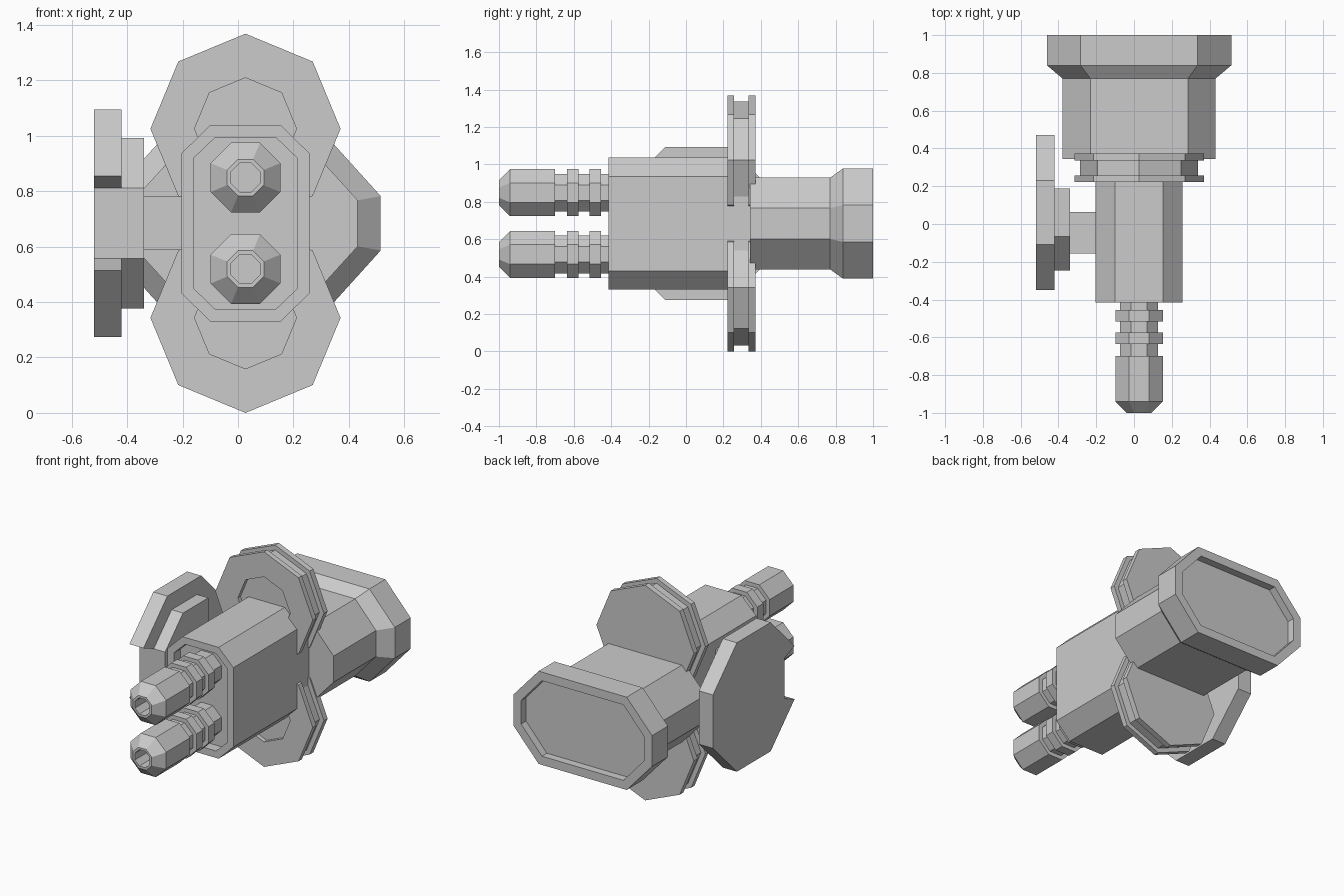
import bpy, bmesh, math

if "Cube" in bpy.data.objects:
    bpy.data.objects.remove(bpy.data.objects["Cube"])

CX, CZ = 0.027, 0.684            # main axis of the device (runs along y)
T = math.tan(math.pi / 8)


def make(name, bm):
    bmesh.ops.recalc_face_normals(bm, faces=bm.faces)
    me = bpy.data.meshes.new(name)
    bm.to_mesh(me)
    bm.free()
    ob = bpy.data.objects.new(name, me)
    bpy.context.collection.objects.link(ob)
    return ob


def octo(hx, hz, fx=None, fz=None):
    """Octagon from half extents and half lengths of its flat sides."""
    fx = hx * T if fx is None else fx
    fz = hz * T if fz is None else fz
    return [(fx, hz), (hx, fz), (hx, -fz), (fx, -hz),
            (-fx, -hz), (-hx, -fz), (-hx, fz), (-fx, hz)]


def pointed(r):
    """Regular octagon with a corner at the top."""
    return [(r * math.sin(i * math.pi / 4), r * math.cos(i * math.pi / 4)) for i in range(8)]


def loft(name, rings, cx=CX, cz=CZ):
    """Skin (y, outline) rings along y and cap both ends."""
    bm = bmesh.new()
    loops = [[bm.verts.new((cx + x, y, cz + z)) for x, z in pts] for y, pts in rings]
    for a, b in zip(loops, loops[1:]):
        for i in range(len(a)):
            j = (i + 1) % len(a)
            bm.faces.new((a[i], a[j], b[j], b[i]))
    bm.faces.new(loops[0])
    bm.faces.new(loops[-1])
    return make(name, bm)


def plate(name, outline, x0, x1):
    """Extrude a (y, z) outline, relative to the axis height, from x0 to x1."""
    bm = bmesh.new()
    f = bm.faces.new([bm.verts.new((x0, y, CZ + z)) for y, z in outline])
    ext = bmesh.ops.extrude_face_region(bm, geom=[f])
    vs = [v for v in ext["geom"] if isinstance(v, bmesh.types.BMVert)]
    bmesh.ops.translate(bm, verts=vs, vec=(x1 - x0, 0, 0))
    return make(name, bm)


# central body with a recessed front face
outer = octo(0.231, 0.354, 0.127, 0.2525)
inner = octo(0.187, 0.310, 0.109, 0.235)
loft("body", [(-0.35, inner), (-0.415, inner), (-0.415, outer), (0.36, outer)])

# two ribbed barrels with hollow tips
profile = [(-0.88, 0.052), (-1.0, 0.052), (-1.0, 0.066), (-0.94, 0.126), (-0.70, 0.126)]
for y0, y1 in ((-0.70, -0.635), (-0.575, -0.515), (-0.455, -0.34)):
    profile += [(y0, 0.126), (y0, 0.101), (y1, 0.101), (y1, 0.126)]
profile = profile[:4] + profile[5:-1]
for name, dz in (("upper_barrel", 0.165), ("lower_barrel", -0.165)):
    loft(name, [(y, octo(r, r)) for y, r in profile], CX, CZ + dz)

# two grooved flange discs with a shallow front recess
disc = [(0.25, 0.184), (0.223, 0.184), (0.223, 0.343), (0.257, 0.343), (0.257, 0.312),
        (0.335, 0.312), (0.335, 0.343), (0.372, 0.343)]
for name, dz in (("upper_disc", 0.341), ("lower_disc", -0.341)):
    loft(name, [(y, pointed(r)) for y, r in disc], CX, CZ + dz)

# flared rear housing with a recessed end
small = octo(0.405, 0.245, 0.258, 0.083)
flare = octo(0.488, 0.295, 0.31, 0.098)
rim = octo(0.433, 0.240, 0.287, 0.075)
loft("rear_housing", [(0.343, small), (0.77, small), (0.84, flare),
                      (1.0, flare), (1.0, rim), (0.95, rim)])

# side mount: bracket, inner plate and notched outer plate
plate("side_bracket", [(-0.155, -0.096), (0.064, -0.096), (0.064, 0.096), (-0.155, 0.096)],
      -0.345, -0.19)
YC = 0.06
a = 0.307
plate("inner_plate", [(YC + a * T, a), (YC - a * T, a), (YC - a, a * T), (YC - a, -a * T),
                      (YC - a * T, -a), (YC + a * T, -a)], -0.42, -0.34)
b = 0.41
plate("outer_plate", [(YC + y, z) for y, z in
                      [(b * T, b), (-b * T, b), (-b, b * T), (-a, a * T), (-a, -a * T),
                       (-b, -b * T), (-b * T, -b), (b * T, -b), (b, -b * T), (b, b * T)]],
      -0.519, -0.42)
